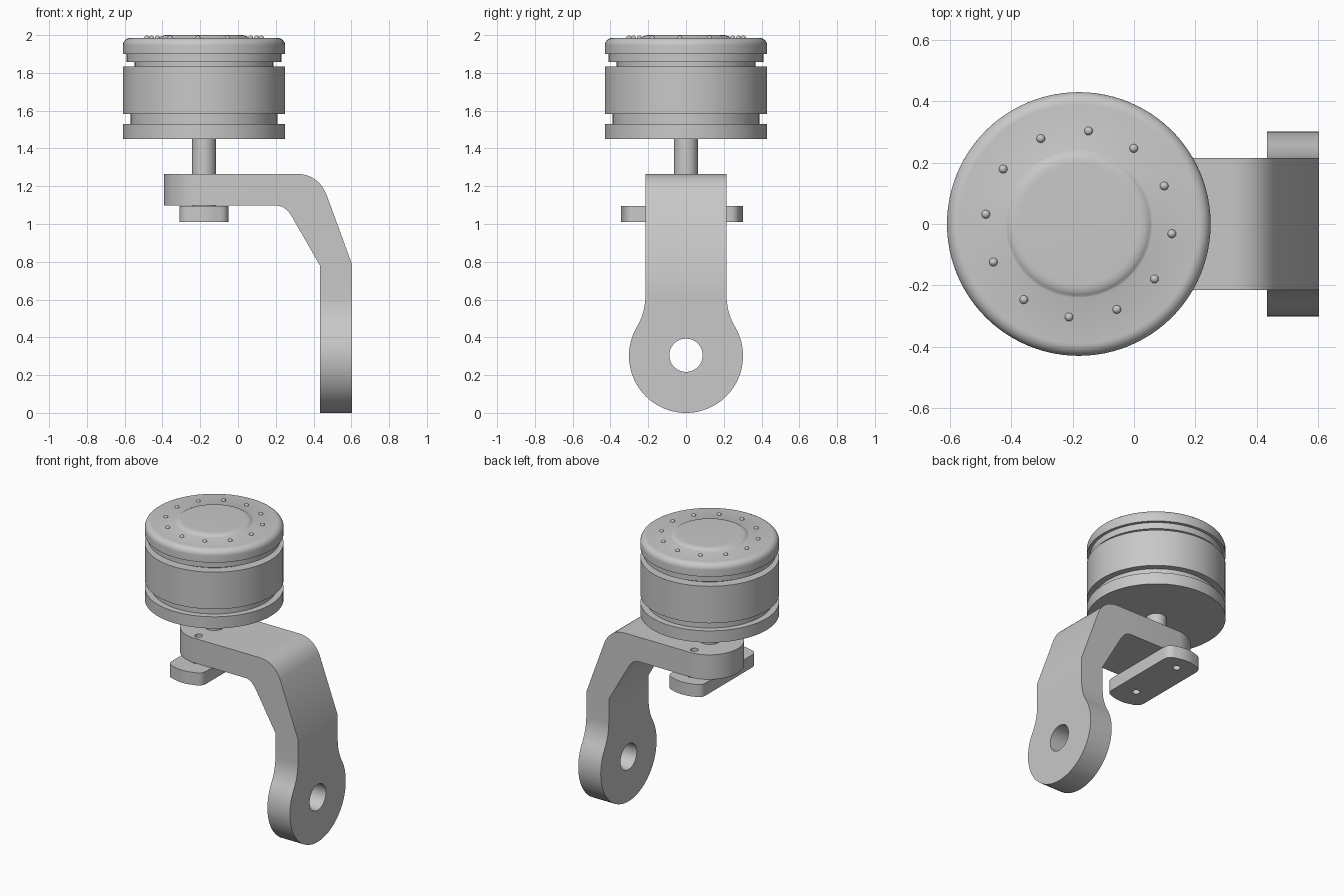
import bpy, bmesh, math
from mathutils import Vector

cube = bpy.data.objects.get("Cube")
if cube:
    bpy.data.objects.remove(cube, do_unlink=True)

grey = bpy.data.materials.new("machined_grey")
grey.use_nodes = True
grey.diffuse_color = (0.58, 0.58, 0.58, 1)
grey.node_tree.nodes["Principled BSDF"].inputs["Base Color"].default_value = grey.diffuse_color

AXIS = -0.18     # x of the drum axis
HALF = 0.215     # half width of the arm


def make(name, bm):
    bmesh.ops.recalc_face_normals(bm, faces=bm.faces)
    mesh = bpy.data.meshes.new(name)
    bm.to_mesh(mesh)
    bm.free()
    mesh.materials.append(grey)
    ob = bpy.data.objects.new(name, mesh)
    bpy.context.collection.objects.link(ob)
    return ob


def prism(name, outline, lo, hi, place):
    """Extrude a 2D outline from lo to hi; place maps (u, v, w) to a point."""
    bm = bmesh.new()
    face = bm.faces.new([bm.verts.new(place(u, v, lo)) for u, v in outline])
    new = bmesh.ops.extrude_face_region(bm, geom=[face])["geom"]
    shift = Vector(place(0, 0, hi)) - Vector(place(0, 0, lo))
    bmesh.ops.translate(bm, vec=shift, verts=[g for g in new if isinstance(g, bmesh.types.BMVert)])
    return make(name, bm)


def side(u, v, w): return (u, w, v)      # outline in x, z
def end(u, v, w): return (w, u, v)       # outline in y, z
def plan(u, v, w): return (u, v, w)      # outline in x, y


def arc(cx, cy, r, a, b, n=32):
    return [(cx + r * math.cos(math.radians(a + (b - a) * i / n)),
             cy + r * math.sin(math.radians(a + (b - a) * i / n))) for i in range(n + 1)]


def bend(p, q, r, n=10):
    """Rounded corner from p to r around q."""
    p, q, r = Vector(p), Vector(q), Vector(r)
    return [tuple(p * (1 - t) ** 2 + q * 2 * t * (1 - t) + r * t * t)
            for t in (i / n for i in range(n + 1))]


def combine(ob, tool, operation):
    mod = ob.modifiers.new("cut", 'BOOLEAN')
    mod.operation, mod.object, mod.solver = operation, tool, 'EXACT'
    bpy.context.view_layer.objects.active = ob
    bpy.ops.object.modifier_apply(modifier=mod.name)
    bpy.data.objects.remove(tool, do_unlink=True)


def drill(ob, outline, lo, hi, place):
    combine(ob, prism("hole_cutter", outline, lo, hi, place), 'DIFFERENCE')


def lathe(name, profile, steps=96):
    bm = bmesh.new()
    verts = [bm.verts.new((AXIS + r, 0, z)) for r, z in profile]
    edges = [bm.edges.new(pair) for pair in zip(verts, verts[1:])]
    bmesh.ops.spin(bm, geom=verts + edges, cent=(AXIS, 0, 0), axis=(0, 0, 1),
                   angle=math.tau, steps=steps)
    bmesh.ops.remove_doubles(bm, verts=bm.verts, dist=0.0002)
    return make(name, bm)


def circle(cx, cy, r, n=32):
    return arc(cx, cy, r, 0, 360, n)[:-1]


# Drum with grooves, rounded cap and raised centre
drum = lathe("drum", [(0, 1.45), (0.43, 1.45), (0.43, 1.53), (0.388, 1.53), (0.388, 1.582),
                      (0.43, 1.582), (0.43, 1.835), (0.367, 1.835), (0.367, 1.857),
                      (0.41, 1.857), (0.41, 1.9)]
             + [(0.43, 1.9)] + arc(0.39, 1.945, 0.04, 0, 90, 8)
             + [(0.24, 1.985)] + bend((0.235, 1.987), (0.222, 2.0), (0.195, 2.0), 5) + [(0, 2.0)])

# Ring of small studs on the cap
bm = bmesh.new()
for i in range(12):
    a = math.radians(30 * i - 6)
    made = bmesh.ops.create_uvsphere(bm, u_segments=16, v_segments=10, radius=0.014)
    bmesh.ops.translate(bm, verts=made["verts"],
                        vec=(AXIS + 0.305 * math.cos(a), 0.305 * math.sin(a), 1.984))
studs = make("cap_studs", bm)

# Shaft between drum and arm
shaft = lathe("shaft", [(0, 1.06), (0.063, 1.06), (0.063, 1.46), (0, 1.46)], 48)

# Bent arm: side profile trimmed by the end outline and the rounded plan
profile = ([(-0.6, 1.265)] + bend((0.31, 1.265), (0.42, 1.265), (0.467, 1.16))
           + [(0.604, 0.785), (0.604, -0.1), (0.434, -0.1), (0.434, 0.78)]
           + bend((0.285, 1.04), (0.25, 1.097), (0.205, 1.097)) + [(-0.6, 1.097)])
arm = prism("bent_arm", profile, -0.5, 0.5, side)

neck = bend((0.262, 0.452), (HALF, 0.53), (HALF, 0.62), 8)
silhouette = (arc(0, 0.302, 0.302, -210, 30, 64) + neck + [(HALF, 1.4), (-HALF, 1.4)]
              + [(-y, z) for y, z in reversed(neck)])
combine(arm, prism("end_trim", silhouette, -1, 1, end), 'INTERSECT')

rounded = arc(AXIS + 0.004, 0, HALF + 0.001, 90, 270, 40) + [(-0.1, -0.6), (0.9, -0.6), (0.9, 0.6), (-0.1, 0.6)]
combine(arm, prism("plan_trim", rounded, -0.5, 1.6, plan), 'INTERSECT')

drill(arm, circle(0, 0.305, 0.088, 48), 0.3, 0.8, end)
for s in (-1, 1):
    drill(arm, circle(AXIS, s * 0.168, 0.024, 24), 1.0, 1.4, plan)

# Clamp plate under the arm, with bowed ends and rounded corners
half = 0.13
bow = (bend((half, 0.25), (half, 0.295), (half - 0.045, 0.307), 6)
       + bend((half - 0.05, 0.308), (0, 0.338), (0.05 - half, 0.308), 8)
       + bend((0.045 - half, 0.307), (-half, 0.295), (-half, 0.25), 6))
outline = ([(AXIS + x, y - 0.022) for x, y in bow]
           + [(AXIS - x, -y - 0.022) for x, y in bow])
plate = prism("clamp_plate", outline, 1.01, 1.096, plan)
for s in (-1, 1):
    drill(plate, circle(AXIS, s * 0.195, 0.024, 24), 0.9, 1.2, plan)

# Smooth curved faces, keep edges crisp
bpy.ops.object.select_all(action='DESELECT')
for ob in (drum, studs, shaft, arm, plate):
    ob.select_set(True)
bpy.context.view_layer.objects.active = drum
bpy.ops.object.shade_smooth_by_angle(angle=math.radians(30))
